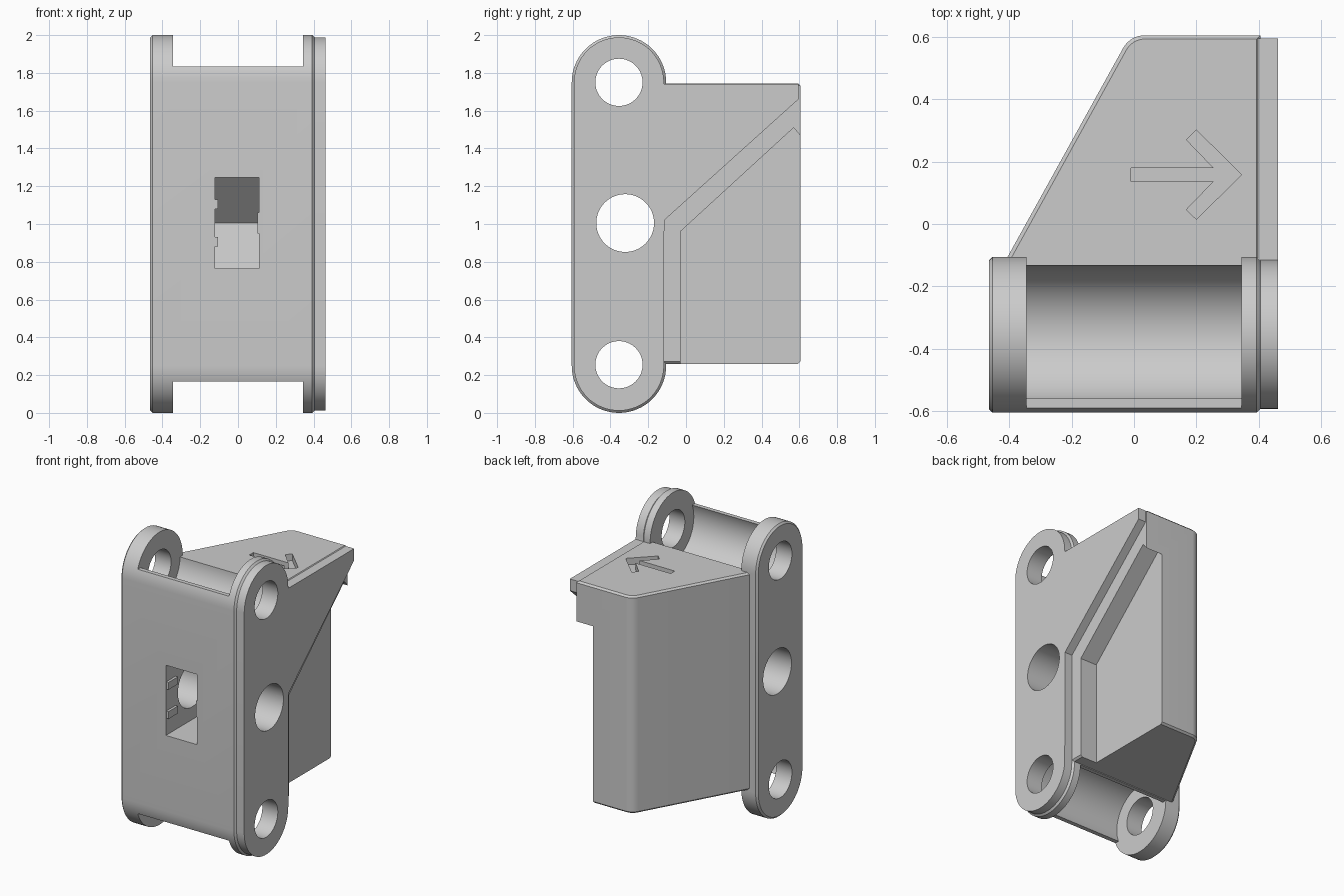
import bpy, bmesh, math
from mathutils import Vector

cube = bpy.data.objects.get("Cube")
if cube:
    bpy.data.objects.remove(cube, do_unlink=True)

grey = bpy.data.materials.new("light grey")
grey.use_nodes = True
COLOUR = (0.6, 0.6, 0.6, 1)
grey.diffuse_color = COLOUR
grey.node_tree.nodes["Principled BSDF"].inputs["Base Color"].default_value = COLOUR

PIN_Y, TOP_Z, LOW_Z = -0.355, 1.75, 0.25


def prism(name, pts, axis, a, b, chamfer=0.0):
    """Extrude a 2D outline along x (points are y, z) or z (points are x, y)."""
    place = (lambda p, d: (d, p[0], p[1])) if axis == "x" else (lambda p, d: (p[0], p[1], d))
    bm = bmesh.new()
    ends = [[bm.verts.new(place(p, d)) for p in pts] for d in (a, b)]
    caps = [bm.faces.new(e) for e in ends]
    n = len(pts)
    for i in range(n):
        j = (i + 1) % n
        bm.faces.new((ends[0][i], ends[0][j], ends[1][j], ends[1][i]))
    bmesh.ops.recalc_face_normals(bm, faces=bm.faces)
    if chamfer:
        rims = [e for c in caps for e in c.edges]
        bmesh.ops.bevel(bm, geom=rims, offset=chamfer, segments=1, affect="EDGES")
    mesh = bpy.data.meshes.new(name)
    bm.to_mesh(mesh)
    bm.free()
    mesh.materials.append(grey)
    obj = bpy.data.objects.new(name, mesh)
    bpy.context.collection.objects.link(obj)
    return obj


def arc(y, z, r, start, end, steps=32):
    angles = [math.radians(start + (end - start) * i / steps) for i in range(steps + 1)]
    return [(y + r * math.cos(t), z + r * math.sin(t)) for t in angles]


def circle(y, z, r):
    return arc(y, z, r, 0, 360, 64)[:-1]


def box(y0, y1, z0, z1):
    return [(y0, z0), (y1, z0), (y1, z1), (y0, z1)]


def combine(target, tool, operation="DIFFERENCE"):
    mod = target.modifiers.new("combine", "BOOLEAN")
    mod.operation, mod.object, mod.solver = operation, tool, "EXACT"
    bpy.context.view_layer.objects.active = target
    bpy.ops.object.modifier_apply(modifier=mod.name)
    bpy.data.objects.remove(tool, do_unlink=True)


def cut(target, pts, a, b, axis="x"):
    combine(target, prism("cutter", pts, axis, a, b))


def capsule(r, side=()):
    return (arc(PIN_Y, TOP_Z, r, 0, 180) + arc(PIN_Y, LOW_Z, r, 180, 360) + list(side))


# Rear wedge block with one rounded vertical corner
corner = arc(0.035, 0.525, 0.08, 90, 151, 8)
block_plan = [(-0.405, -0.12), (0.405, -0.12), (0.405, 0.605)] + corner + [(-0.405, -0.105)]
block = prism("block", block_plan, "z", 0.26, 1.745, 0.012)
# Stepped recess in the side of the block
cut(block, [(-0.03, 0.1), (-0.03, 0.96), (0.57, 1.51), (0.75, 1.3), (0.75, 0.1)], 0.28, 0.6)
# Engraved arrow on the block top
half = [(-0.01, 0.022), (0.255, 0.022), (0.168, 0.112), (0.2, 0.143), (0.345, 0)]
arrow = [(x, 0.158 - d) for x, d in half] + [(x, 0.158 + d) for x, d in half[-2::-1]]
cut(block, arrow, 1.70, 1.8, "z")

# Hinge body with rounded ends
body = prism("hinge_body", capsule(0.25), "x", -0.465, 0.405, 0.012)
# Concave clearance between the end flanges, at both ends
for up, z in ((1, TOP_Z), (-1, LOW_Z)):
    cut(body, circle(PIN_Y, z, 0.222), -0.345, 0.345)
    lip = z + up * 0.085
    cut(body, box(-0.8, 0.0, *sorted((lip, z + up * 0.5))), -0.345, 0.345)
    edge = z - up * 0.005
    cut(body, box(PIN_Y, 0.0, *sorted((edge, z + up * 0.4))), -0.345, 0.345)
combine(body, block, "UNION")

# Front slot opening into a pocket with a pointed back
pocket = [(-0.8, 0.765), (-0.2, 0.765), (0.04, 1.005), (-0.2, 1.245), (-0.8, 1.245)]
cut(body, pocket, -0.122, 0.112)

# Side plate with a triangular wing
wing = [(-0.115, 1.02), (0.595, 1.66), (0.595, 1.74), (-0.115, 1.74)]
plate = prism("side_plate", capsule(0.238, wing), "x", 0.39, 0.462)

# Pin holes and the larger middle hole
for part in (body, plate):
    for y, z, r in ((PIN_Y, TOP_Z, 0.125), (PIN_Y, LOW_Z + 0.005, 0.125), (-0.322, 1.005, 0.153)):
        cut(part, circle(y, z, r), -0.7, 0.7)

# Small catches on the sides of the slot
catches = [prism("slot_catch_upper", box(-0.6, -0.5, 1.08, 1.13), "x", -0.13, -0.105),
           prism("slot_catch_lower", box(-0.6, -0.5, 0.88, 0.93), "x", -0.13, -0.105),
           prism("slot_catch_side", box(-0.6, -0.5, 0.95, 1.06), "x", 0.102, 0.12)]

# Smooth curved walls, keep hard edges
for part in [body, plate] + catches:
    bpy.ops.object.select_all(action="DESELECT")
    part.select_set(True)
    bpy.context.view_layer.objects.active = part
    bpy.ops.object.shade_smooth_by_angle(angle=math.radians(30))
